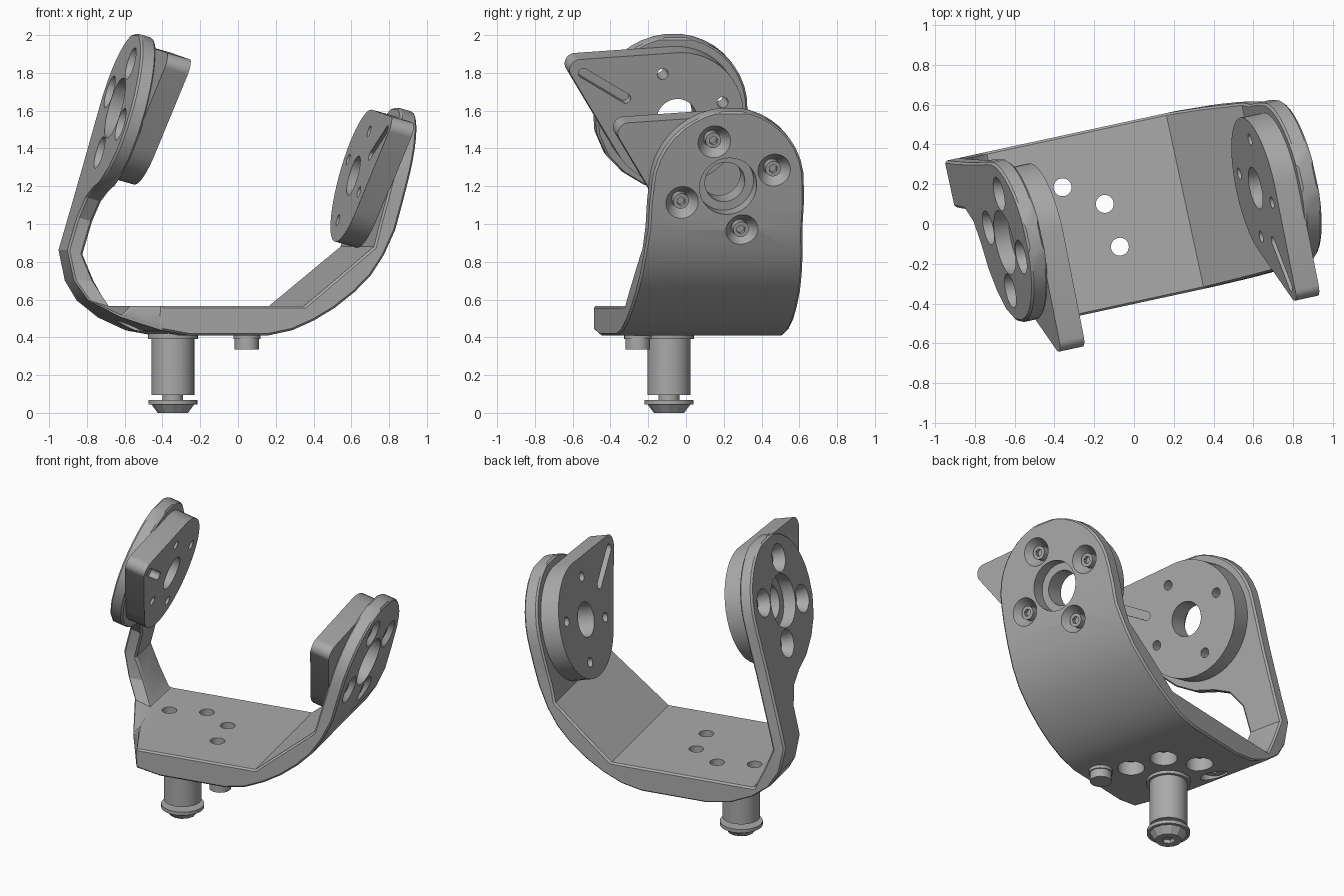
import bpy, bmesh
from math import sin, cos, pi, radians, sqrt
from mathutils import Matrix, Vector

if "Cube" in bpy.data.objects:
    bpy.data.objects.remove(bpy.data.objects["Cube"])

grey = bpy.data.materials.new("metal grey")
grey.use_nodes = True
grey.diffuse_color = (0.4, 0.4, 0.4, 1)
grey.node_tree.nodes["Principled BSDF"].inputs["Base Color"].default_value = (0.4, 0.4, 0.4, 1)

# Frames: the whole bracket is yawed, the bearing axis is also pitched
YAW = Matrix.Rotation(radians(12.2), 4, 'Z')
PITCH = radians(15.5)
MID = Vector((-0.01, 0.047, 1.435))
ALONG = Vector((cos(PITCH), 0, -sin(PITCH)))
UP = Vector((sin(PITCH), 0, cos(PITCH)))
SIDE = Vector((0, 1, 0))
AXIS = YAW @ Matrix.Translation(MID) @ Matrix((SIDE, UP, ALONG)).transposed().to_4x4()
RADIUS = 0.412


def finish(name, bm, matrix):
    bmesh.ops.recalc_face_normals(bm, faces=bm.faces)
    bm.transform(matrix)
    mesh = bpy.data.meshes.new(name)
    bm.to_mesh(mesh)
    bm.free()
    mesh.materials.append(grey)
    ob = bpy.data.objects.new(name, mesh)
    bpy.context.collection.objects.link(ob)
    return ob


def apply_modifiers(ob):
    graph = bpy.context.evaluated_depsgraph_get()
    mesh = bpy.data.meshes.new_from_object(ob.evaluated_get(graph))
    ob.modifiers.clear()
    ob.data = mesh


def rod(name, x, y, z0, z1, r0, r1=None, matrix=Matrix(), sides=32):
    bm = bmesh.new()
    bmesh.ops.create_cone(bm, cap_ends=True, segments=sides, radius1=r0,
                          radius2=r0 if r1 is None else r1, depth=z1 - z0)
    place = Matrix.Translation((x, y, (z0 + z1) / 2))
    return finish(name, bm, matrix @ place)


def hull(name, circles, z0, z1, matrix, sides=48):
    bm = bmesh.new()
    for x, y, r in circles:
        for i in range(sides):
            a = 2 * pi * i / sides
            for z in (z0, z1):
                bm.verts.new((x + r * cos(a), y + r * sin(a), z))
    result = bmesh.ops.convex_hull(bm, input=bm.verts)
    loose = [v for v in bm.verts if not v.link_faces]
    bmesh.ops.delete(bm, geom=loose, context='VERTS')
    bmesh.ops.dissolve_limit(bm, angle_limit=0.01, verts=bm.verts, edges=bm.edges)
    return finish(name, bm, matrix)


def cut(ob, cutters):
    for c in cutters:
        mod = ob.modifiers.new("cut", 'BOOLEAN')
        mod.operation = 'DIFFERENCE'
        mod.solver = 'EXACT'
        mod.object = c
        apply_modifiers(ob)
        bpy.data.objects.remove(c)


def smooth(ob):
    bpy.ops.object.select_all(action='DESELECT')
    ob.select_set(True)
    bpy.context.view_layer.objects.active = ob
    bpy.ops.object.shade_smooth_by_angle(angle=radians(25))


def arm_point(t, s):
    p = MID + ALONG * s + UP * t
    return p.x, p.z


# Bracket band: stations of (outer point, inner point, front edge, back edge)
LEFT, RIGHT = (-0.67, -0.585), (0.88, 0.79)
stations = []


def arm_station(t, faces, front, back):
    stations.append((arm_point(t, faces[0]), arm_point(t, faces[1]), front, back))


angles = [radians(a) for a in (83, 75, 66, 57, 48, 39, 30, 20, 10, 0)]
for a in angles:
    h = RADIUS * cos(a)
    arm_station(RADIUS * sin(a), LEFT, MID.y - h, MID.y + h)
for t, front, back in ((-0.12, -0.35, 0.465), (-0.24, -0.292, 0.47), (-0.33, -0.2, 0.475),
                       (-0.4, -0.08, 0.48), (-0.44, 0.06, 0.483), (-0.49, 0.17, 0.487),
                       (-0.6, 0.25, 0.495), (-0.78, 0.27, 0.511)):
    arm_station(t, LEFT, front, back)
stations += [
    ((-0.83, 0.7), (-0.725, 0.7), 0.26, 0.511),
    ((-0.765, 0.595), (-0.66, 0.565), 0.2, 0.511),
    ((-0.65, 0.505), (-0.6, 0.565), -0.1, 0.511),
    ((-0.5, 0.437), (-0.5, 0.565), -0.393, 0.511),
    ((-0.35, 0.41), (-0.35, 0.565), -0.393, 0.511),
    ((0.08, 0.41), (0.08, 0.565), -0.393, 0.511),
    ((0.21, 0.437), (0.18, 0.565), -0.393, 0.511),
    ((0.33, 0.49), (0.275, 0.565), -0.393, 0.511),
    ((0.44, 0.555), (0.37, 0.643), -0.391, 0.506),
    ((0.55, 0.64), (0.46, 0.717), -0.388, 0.5),
    ((0.64, 0.73), (0.56, 0.8), -0.384, 0.49),
    ((0.71, 0.835), (0.657, 0.88), -0.379, 0.48)]
for t in (-0.24, -0.1):
    arm_station(t, RIGHT, -0.37, 0.465)
for a in reversed(angles):
    h = RADIUS * cos(a)
    arm_station(RADIUS * sin(a), RIGHT, MID.y - h, MID.y + h)

bm = bmesh.new()
rings = []
for (ou, oz), (iu, iz), front, back in stations:
    corners = ((ou, front, oz), (ou, back, oz), (iu, back, iz), (iu, front, iz))
    rings.append([bm.verts.new(c) for c in corners])
for a, b in zip(rings, rings[1:]):
    for i in range(4):
        j = (i + 1) % 4
        bm.faces.new((a[i], a[j], b[j], b[i]))
bm.faces.new(rings[0])
bm.faces.new(rings[-1])
band = finish("bracket_band", bm, YAW)
bevel = band.modifiers.new("chamfer", 'BEVEL')
bevel.width = 0.022
bevel.segments = 1
bevel.limit_method = 'ANGLE'
bevel.angle_limit = radians(55)
apply_modifiers(band)

# Four screw positions around the bearing axis
screws = [(0.26 * cos(a), 0.26 * sin(a)) for a in (radians(20 + 90 * i) for i in range(4))]

# Openings in both arms
cutters = [rod("bore", 0, 0, -0.75, -0.55, 0.165, matrix=AXIS),
           rod("bore", 0, 0, 0.75, 0.95, 0.155, matrix=AXIS)]
for x, y in screws:
    cutters.append(rod("sink", x, y, -0.69, -0.6, 0.095, 0.06, AXIS))
    cutters.append(rod("sink", x, y, -0.63, -0.55, 0.032, matrix=AXIS))
    cutters.append(rod("sink", x, y, 0.81, 0.9, 0.045, 0.1, AXIS))

# Floor holes on an arc round the post, counterbored underneath
POST = (-0.345, -0.09)
for i in range(4):
    a = radians(-5 + 49 * i)
    x, y = POST[0] + 0.275 * cos(a), POST[1] + 0.275 * sin(a)
    cutters.append(rod("floor_hole", x, y, 0.3, 0.7, 0.045))
    cutters.append(rod("floor_sink", x, y, 0.3, 0.5, 0.082))
cut(band, cutters)
smooth(band)

# Teardrop bearing pads with slot, bore and screw holes
for name, s0, s1 in (("right_bearing_pad", -0.59, -0.46), ("left_bearing_pad", 0.67, 0.795)):
    pad = hull(name, ((0, 0, 0.363), (-0.54, 0.27, 0.055)), s0, s1, AXIS)
    inner = s1 if s0 < 0 else s0
    cutters = [rod("bore", 0, 0, s0 - 0.1, s1 + 0.1, 0.108, matrix=AXIS),
               hull("slot", ((-0.52, 0.25, 0.026), (-0.28, 0.11, 0.026)),
                    inner - 0.06, inner + 0.06, AXIS, 24)]
    cutters += [rod("hole", x, y, s0 - 0.1, s1 + 0.1, 0.03, matrix=AXIS, sides=16)
                for x, y in screws]
    cut(pad, cutters)
    smooth(pad)

# Socket screws in the left arm
for i, (x, y) in enumerate(screws):
    screw = rod(f"arm_screw_{i + 1}", x, y, 0.74, 0.855, 0.042, matrix=AXIS, sides=20)
    cut(screw, [rod("socket", x, y, 0.83, 0.9, 0.024, matrix=AXIS, sides=6)])
    smooth(screw)

# Post under the floor with its washer and end bolt
for name, z0, z1, r0, r1 in (("post_collar", 0.39, 0.42, 0.132, 0.132),
                             ("post", 0.095, 0.41, 0.114, 0.114),
                             ("post_neck", 0.05, 0.1, 0.055, 0.055),
                             ("post_washer", 0.045, 0.068, 0.13, 0.13)):
    smooth(rod(name, *POST, z0, z1, r0, r1))
head = rod("post_bolt_head", *POST, 0, 0.047, 0.08, 0.115, sides=12)
cut(head, [rod("socket", *POST, -0.02, 0.025, 0.04, sides=6)])

# Small stop bolt under the floor
smooth(rod("stop_bolt", 0.047, -0.255, 0.335, 0.43, 0.065, sides=24))
smooth(rod("stop_bolt_collar", 0.047, -0.255, 0.39, 0.42, 0.072, sides=24))
